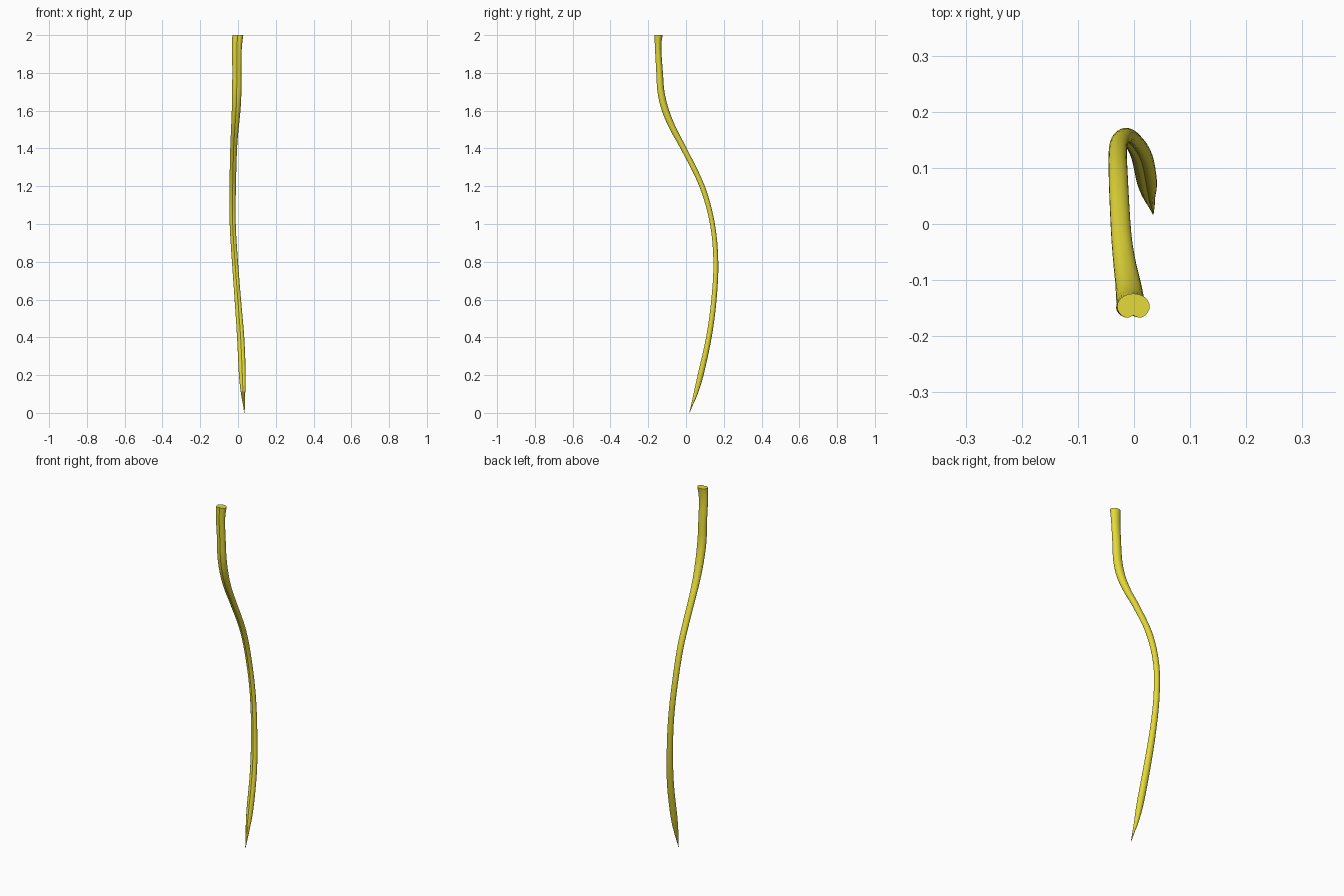
import bpy, bmesh, math
from mathutils import Vector

if "Cube" in bpy.data.objects:
    bpy.data.objects.remove(bpy.data.objects["Cube"])

# Stem stations: z, centre x, centre y, half width in x, half depth in y
STATIONS = [
    (0.00, 0.034, 0.018, 0.001, 0.001),
    (0.05, 0.031, 0.034, 0.006, 0.006),
    (0.10, 0.027, 0.050, 0.011, 0.012),
    (0.20, 0.023, 0.076, 0.018, 0.017),
    (0.40, 0.014, 0.120, 0.019, 0.016),
    (0.60, -0.001, 0.147, 0.017, 0.015),
    (0.80, -0.016, 0.157, 0.016, 0.014),
    (1.00, -0.028, 0.139, 0.016, 0.014),
    (1.20, -0.028, 0.084, 0.017, 0.016),
    (1.40, -0.023, -0.014, 0.018, 0.018),
    (1.50, -0.017, -0.068, 0.020, 0.020),
    (1.60, -0.010, -0.110, 0.023, 0.021),
    (1.70, -0.007, -0.134, 0.025, 0.020),
    (1.80, -0.006, -0.141, 0.024, 0.019),
    (1.93, -0.006, -0.149, 0.026, 0.018),
    (2.00, -0.001, -0.147, 0.029, 0.023),
]
SIDES = 24
STEPS = 4


def spline(a, b, c, d, t):
    return 0.5 * (2 * b + (c - a) * t + (2 * a - 5 * b + 4 * c - d) * t * t
                  + (3 * b - a - 3 * c + d) * t ** 3)


def stations():
    pts = [Vector(s) for s in STATIONS]
    for i in range(len(pts) - 1):
        a, b = pts[max(i - 1, 0)], pts[i]
        c, d = pts[i + 1], pts[min(i + 2, len(pts) - 1)]
        for k in range(STEPS):
            yield spline(a, b, c, d, k / STEPS)
    yield pts[-1]


# Rounded cross-section with a groove along the front
def section_point(angle):
    x, y = math.cos(angle), math.sin(angle)
    if y < 0:
        y += 0.3 * math.exp(-(x / 0.28) ** 2)
    return x, y


bm = bmesh.new()
rings = []
for z, cx, cy, hw, hd in stations():
    ring = []
    for j in range(SIDES):
        px, py = section_point(2 * math.pi * j / SIDES)
        ring.append(bm.verts.new((cx + px * hw, cy + py * hd, z)))
    rings.append(ring)
for lower, upper in zip(rings, rings[1:]):
    for j in range(SIDES):
        k = (j + 1) % SIDES
        bm.faces.new((lower[j], lower[k], upper[k], upper[j]))
# Cut top and pointed tip
bm.faces.new(rings[-1])
bm.faces.new(rings[0][::-1])
bmesh.ops.recalc_face_normals(bm, faces=bm.faces)

mesh = bpy.data.meshes.new("stem")
bm.to_mesh(mesh)
bm.free()
stem = bpy.data.objects.new("stem", mesh)
bpy.context.collection.objects.link(stem)

mat = bpy.data.materials.new("yellow_stem")
mat.diffuse_color = (0.78, 0.70, 0.04, 1)
mat.use_nodes = True
mat.node_tree.nodes["Principled BSDF"].inputs["Base Color"].default_value = mat.diffuse_color
mesh.materials.append(mat)

bpy.context.view_layer.objects.active = stem
stem.select_set(True)
bpy.ops.object.shade_smooth_by_angle(angle=math.radians(40))
